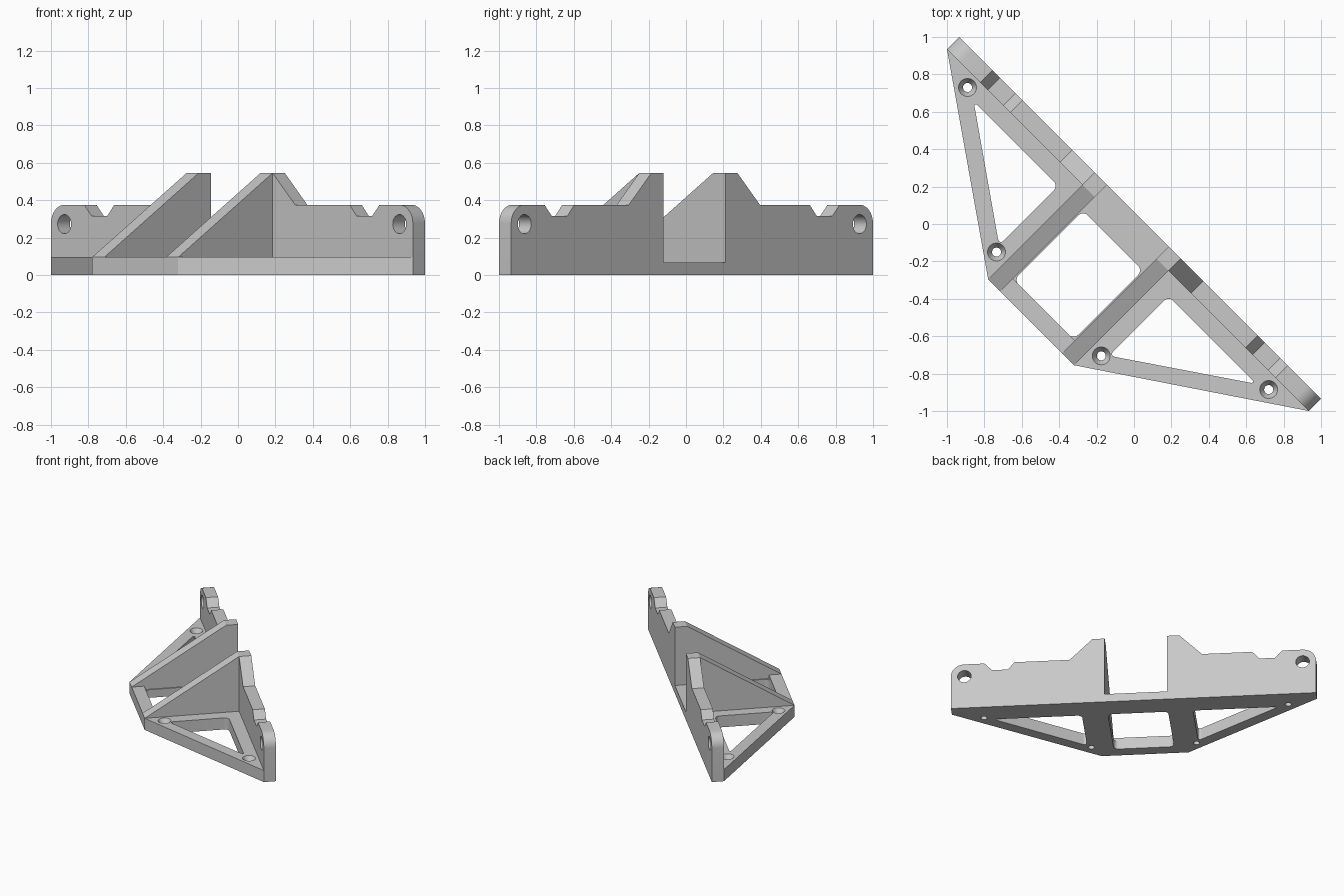
import bpy, bmesh, math
from mathutils import Matrix

cube = bpy.data.objects.get("Cube")
if cube:
    bpy.data.objects.remove(cube, do_unlink=True)

# Everything is modelled with the wall along local x, then turned 45 degrees
TURN = Matrix.Rotation(math.radians(-45), 4, "Z")
END, HALF = 1.368, 0.046           # wall half length and half thickness
PLATE, WALL, PEAK = 0.095, 0.375, 0.545
FRONT = -0.76                      # front edge of the plate
LEFT_IN, LEFT_OUT = -0.251, -0.343   # fin faces
RIGHT_IN, RIGHT_OUT = 0.216, 0.308
SLOT = 0.066                       # floor height between the fins

grey = bpy.data.materials.new("light grey")
grey.use_nodes = True
grey.diffuse_color = (0.58, 0.58, 0.58, 1)
grey.node_tree.nodes["Principled BSDF"].inputs["Base Color"].default_value = grey.diffuse_color


def prism(name, outline, start, end, place, radius=0):
    """Extrude an outline; place maps (a, b, depth) to local coordinates."""
    bm = bmesh.new()
    low = [bm.verts.new(place(a, b, start)) for a, b in outline]
    high = [bm.verts.new(place(a, b, end)) for a, b in outline]
    n = len(outline)
    bm.faces.new(low)
    bm.faces.new(high)
    sides = []
    for i in range(n):
        j = (i + 1) % n
        bm.faces.new((low[i], low[j], high[j], high[i]))
        sides.append(bm.edges.get((low[i], high[i])))
    bmesh.ops.recalc_face_normals(bm, faces=bm.faces)
    if radius:
        bmesh.ops.bevel(bm, geom=sides, offset=radius, offset_type="OFFSET",
                        segments=6, profile=0.5, affect="EDGES")
    mesh = bpy.data.meshes.new(name)
    bm.to_mesh(mesh)
    bm.free()
    mesh.materials.append(grey)
    obj = bpy.data.objects.new(name, mesh)
    obj.matrix_world = TURN
    bpy.context.collection.objects.link(obj)
    return obj


def flat(a, b, d):
    return (a, b, d)


def upright(a, b, d):
    return (a, d, b)


def sideways(a, b, d):
    return (d, a, b)


def circle(x, y, r, n=32):
    return [(x + r * math.cos(math.tau * i / n), y + r * math.sin(math.tau * i / n))
            for i in range(n)]


def cut(target, cutter):
    mod = target.modifiers.new("cut", "BOOLEAN")
    mod.operation = "DIFFERENCE"
    mod.solver = "EXACT"
    mod.object = cutter
    bpy.context.view_layer.objects.active = target
    bpy.ops.object.modifier_apply(modifier=mod.name)
    bpy.data.objects.remove(cutter, do_unlink=True)


def countersink(x, y):
    """Through hole widening in a cone towards the top of the plate."""
    bm = bmesh.new()
    rings = [(0.024, -0.1), (0.024, PLATE - 0.04), (0.048, PLATE), (0.049, PLATE + 0.001)]
    loops = [[bm.verts.new((a, b, z)) for a, b in circle(x, y, r)] for r, z in rings]
    bm.faces.new(loops[0])
    bm.faces.new(loops[-1])
    for lo, hi in zip(loops, loops[1:]):
        for i in range(len(lo)):
            j = (i + 1) % len(lo)
            bm.faces.new((lo[i], lo[j], hi[j], hi[i]))
    bmesh.ops.recalc_face_normals(bm, faces=bm.faces)
    mesh = bpy.data.meshes.new("countersink_cutter")
    bm.to_mesh(mesh)
    bm.free()
    obj = bpy.data.objects.new("countersink_cutter", mesh)
    obj.matrix_world = TURN
    bpy.context.collection.objects.link(obj)
    return obj


# Base plate with rounded windows
plate = prism("base_plate", [(-END, -HALF), (LEFT_OUT, FRONT), (RIGHT_OUT, FRONT), (END, -HALF)],
              0, PLATE, flat)
windows = [
    [(0.403, -0.142), (0.403, -0.593), (1.067, -0.142)],
    [(-0.43, -0.142), (-0.43, -0.59), (-1.071, -0.142)],
    [(-0.243, -0.142), (-0.243, -0.665), (0.208, -0.665), (0.208, -0.142)],
]
for outline in windows:
    cut(plate, prism("window_cutter", outline, -0.1, 0.3, flat, 0.035))

# Lowered floor between the fins
cut(plate, prism("floor_cutter", [(LEFT_IN, -0.665), (RIGHT_IN, -0.665), (RIGHT_IN, 0.1), (LEFT_IN, 0.1)],
                 SLOT, 0.3, flat))

# Countersunk screw holes
for x, y in [(-0.89, 0.73), (-0.735, -0.15), (-0.175, -0.705), (0.72, -0.885)]:
    s = math.sqrt(0.5)
    cut(plate, countersink((x - y) * s, (x + y) * s))


# Wall profile, walked from the slot outwards for each side
def half_profile(side, inner, outer):
    pts = [(inner, SLOT), (inner, PEAK), (outer, PEAK), (outer + side * 0.17, WALL)]
    pts += [(side * u, z) for u, z in [(0.89, WALL), (0.943, 0.315), (1.06, 0.315), (1.116, WALL)]]
    r = 0.1
    for i in range(11):
        t = math.pi / 2 * (1 - i / 10)
        pts.append((side * (END - r + r * math.cos(t)), WALL - r + r * math.sin(t)))
    return pts + [(side * END, 0)]


profile = half_profile(-1, LEFT_IN, LEFT_OUT)[::-1] + half_profile(1, RIGHT_IN, RIGHT_OUT)
wall = prism("back_wall", profile, -HALF, HALF, upright)
for side in (-1, 1):
    cut(wall, prism("bolt_cutter", circle(side * 1.267, 0.272, 0.051), -0.2, 0.2, upright))

# Sloping fins bracing the wall
fin = [(-HALF, PLATE), (-HALF, PEAK), (FRONT, PLATE)]
parts = [plate, wall,
         prism("right_fin", fin, LEFT_OUT, LEFT_IN, sideways),
         prism("left_fin", fin, RIGHT_IN, RIGHT_OUT, sideways)]

bpy.ops.object.select_all(action="DESELECT")
for obj in parts:
    obj.select_set(True)
bpy.context.view_layer.objects.active = plate
bpy.ops.object.shade_smooth_by_angle(angle=math.radians(30))
